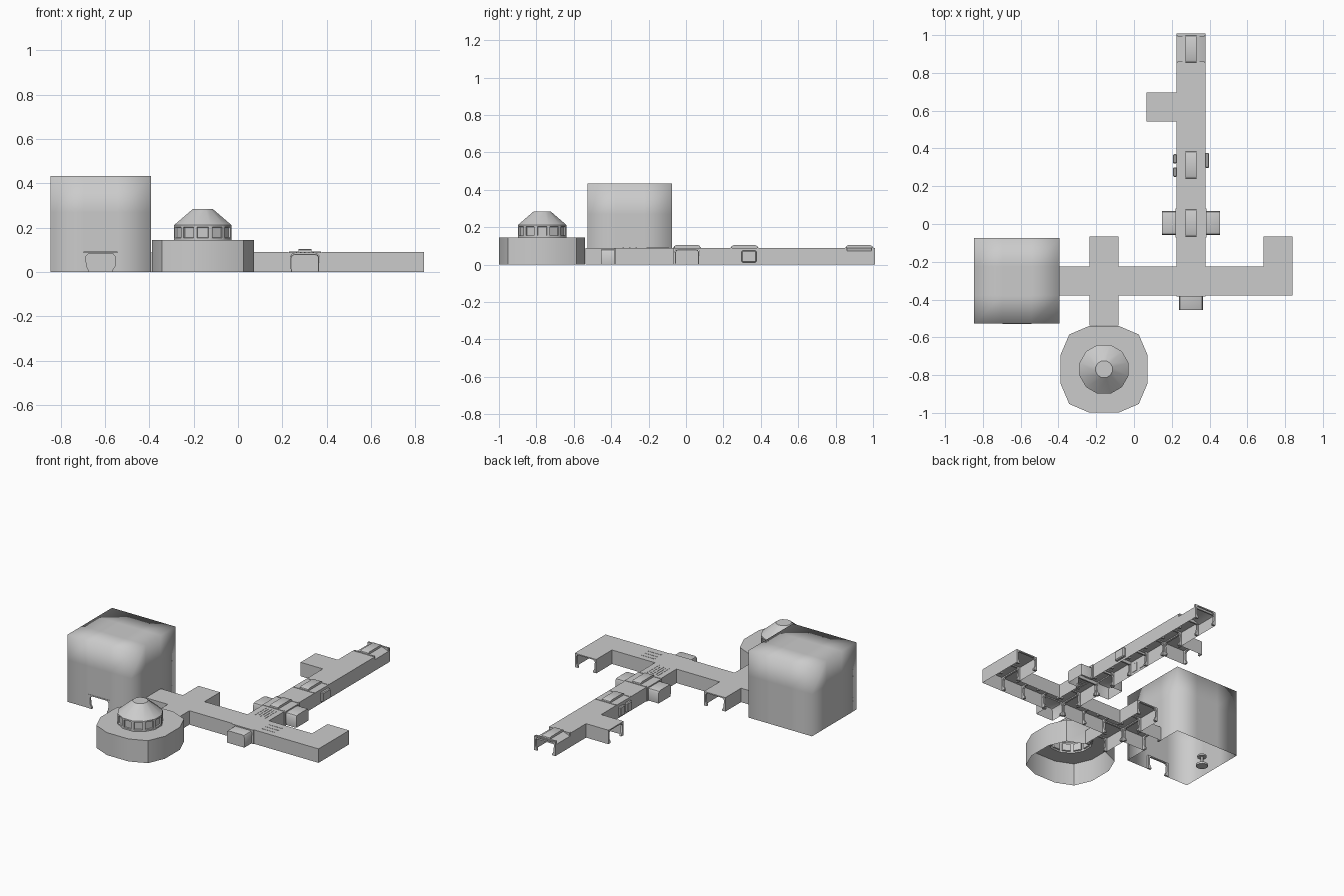
import bpy, bmesh, math
from mathutils import Matrix, Vector

if "Cube" in bpy.data.objects:
    bpy.data.objects.remove(bpy.data.objects["Cube"])

M, H = 0.1535, 0.09            # module length and corridor height
X0, Y0 = -0.389, -0.378        # corner of module (0, 0)


def finish(name, bm, angle=30, weld=True):
    if weld:
        bmesh.ops.remove_doubles(bm, verts=bm.verts, dist=1e-5)
    bmesh.ops.recalc_face_normals(bm, faces=bm.faces)
    me = bpy.data.meshes.new(name)
    bm.to_mesh(me)
    bm.free()
    ob = bpy.data.objects.new(name, me)
    bpy.context.collection.objects.link(ob)
    bpy.context.view_layer.objects.active = ob
    ob.select_set(True)
    if angle:
        bpy.ops.object.shade_smooth_by_angle(angle=math.radians(angle))
    else:
        bpy.ops.object.shade_smooth()
    ob.select_set(False)
    return ob


def face(bm, pts):
    return bm.faces.new([bm.verts.new(p) for p in pts])


def box(bm, x0, x1, y0, y1, z0, z1):
    mat = Matrix.Translation(((x0 + x1) / 2, (y0 + y1) / 2, (z0 + z1) / 2)) @ \
        Matrix.Diagonal((x1 - x0, y1 - y0, z1 - z0, 1))
    bmesh.ops.create_cube(bm, size=1, matrix=mat)


def at(cx, cy, ang):
    return Matrix.Translation((cx, cy, 0)) @ Matrix.Rotation(ang, 4, 'Z')


def frame(bm, mat):
    """Door portal: arch with flared feet, opening along local y."""
    inner = [(.054, 0), (.054, .010), (.064, .026), (.066, .070), (.056, .082)]
    half = [(.0762, 0), (.0762, .0893)]
    pts = half + [(-x, z) for x, z in half[::-1]] + \
        [(-x, z) for x, z in inner] + inner[::-1]
    f = face(bm, [mat @ Vector((x, -.006, z)) for x, z in pts])
    d = mat.to_3x3() @ Vector((0, .012, 0))
    r = bmesh.ops.extrude_face_region(bm, geom=[f], use_keep_orig=True)
    for v in r['geom']:
        if isinstance(v, bmesh.types.BMVert):
            v.co += d


def bay(name, mat, depth=.073):
    """Chamfered alcove sticking out along local +y, with inset end panel."""
    half = [(.062, 0), (.064, .015), (.064, .066), (.058, .077), (.046, .081)]
    pts = half + [(-x, z) for x, z in half[::-1]]
    bm = bmesh.new()
    n = len(pts)
    a = [bm.verts.new(mat @ Vector((x, 0, z))) for x, z in pts]
    b = [bm.verts.new(mat @ Vector((x, depth, z))) for x, z in pts]
    for i in range(n - 1):
        bm.faces.new((a[i], a[i + 1], b[i + 1], b[i]))
    cap = bm.faces.new(b)
    bmesh.ops.inset_region(bm, faces=[cap], thickness=.008, depth=0)
    bmesh.ops.inset_region(bm, faces=[cap], thickness=.002, depth=-.004)
    finish(name, bm)


# ---- corridor modules
cells = {(i, 0) for i in range(8)} | {(4, j) for j in range(1, 9)}
cells |= {(1, -1), (1, 1), (7, 1), (3, 6)}
opens = {(-1, 0), (1, -2), (1, 2), (7, 2), (2, 6), (4, 9)}      # exits and rooms
bays = {((4, 0), (0, -1)), ((4, 2), (1, 0)), ((4, 2), (-1, 0))}
sides = [((1, 0), -math.pi / 2), ((-1, 0), math.pi / 2),
         ((0, 1), 0), ((0, -1), math.pi)]
shell, ribs = bmesh.new(), bmesh.new()
done = set()
for c in sorted(cells):
    cx, cy = X0 + (c[0] + .5) * M, Y0 + (c[1] + .5) * M
    h = M / 2
    if c == (4, 8):            # end lock: roof falls away on both sides
        for s in (1, -1):
            face(shell, [(cx + s * .03, cy - h, H), (cx + s * .03, cy + h, H),
                         (cx + s * h, cy + h, .072), (cx + s * h, cy - h, .072)])
        face(shell, [(cx - .03, cy - h, H), (cx + .03, cy - h, H),
                     (cx + .03, cy + h, H), (cx - .03, cy + h, H)])
    else:
        face(shell, [(cx - h, cy - h, H), (cx + h, cy - h, H),
                     (cx + h, cy + h, H), (cx - h, cy + h, H)])
    for (dx, dy), ang in sides:
        nb = (c[0] + dx, c[1] + dy)
        mat = at(cx + dx * h, cy + dy * h, ang)
        if (c, (dx, dy)) in bays:
            frame(ribs, mat)
            bay("window_bay", mat)
        elif nb in cells or nb in opens:
            key = frozenset((c, nb))
            if key not in done:
                frame(ribs, mat)
                done.add(key)
        else:
            top = .072 if c == (4, 8) else H
            face(shell, [mat @ Vector(p) for p in
                         ((-h, 0, 0), (h, 0, 0), (h, 0, top), (-h, 0, top))])
finish("corridor_shell", shell)
finish("corridor_door_frames", ribs, weld=False)

# ---- raised roof spines
cx = X0 + 4.5 * M
bm = bmesh.new()
for j in (2, 4, 8):
    y0 = Y0 + j * M
    prof = [(.004, .088), (.008, .099), (.018, .104),
            (M - .018, .104), (M - .008, .099), (M - .004, .088)]
    f = face(bm, [(cx - .029, y0 + y, z) for y, z in prof])
    r = bmesh.ops.extrude_face_region(bm, geom=[f], use_keep_orig=True)
    for v in r['geom']:
        if isinstance(v, bmesh.types.BMVert):
            v.co.x += .058
    for s in (-1, 1):          # cross bands at both ends of the module
        yb = y0 + M / 2 + s * (M / 2 - .006)
        box(bm, cx - .072, cx + .072, yb - .005, yb + .005, .07, .0925)
finish("roof_spines", bm, weld=False)

# ---- roof slats and wall lockers
bm = bmesh.new()
for k in (-1, 0, 1):
    ym = Y0 + M / 2 + k * .034
    box(bm, .408, .502, ym - .004, ym + .004, .088, .0915)
for k in range(-2, 3):
    xm = cx + k * .019
    box(bm, xm - .003, xm + .003, -.21 + .02 * (k % 2), -.09, .088, .0915)
finish("roof_slats", bm, weld=False)
bm = bmesh.new()
box(bm, cx + M / 2 - .002, .398, .297, .377, .012, .074)
box(bm, .207, cx - M / 2 + .002, .25, .30, .012, .074)
box(bm, .207, cx - M / 2 + .002, .32, .37, .012, .074)
bmesh.ops.bevel(bm, geom=bm.edges[:], offset=.005, segments=1, affect='EDGES')
finish("wall_lockers", bm, weld=False)

# ---- great hall: three modules wide, door holes in front and right walls
qx, qy, hw, top = -.62, Y0 + M / 2, .2265, .433
bm = bmesh.new()
us = [-hw, -M / 2, M / 2, hw]
zs = [0, H, .27, top]
for k in range(4):
    mat = at(qx, qy, k * math.pi / 2)
    for a in range(3):
        for b in range(3):
            if a == 1 and b == 0 and k in (0, 1):
                continue
            face(bm, [mat @ Vector((u, -hw, z)) for u, z in
                      ((us[a], zs[b]), (us[a + 1], zs[b]),
                       (us[a + 1], zs[b + 1]), (us[a], zs[b + 1]))])
for a in range(3):
    for b in range(3):
        face(bm, [(qx + u, qy + v, top) for u, v in
                  ((us[a], us[b]), (us[a + 1], us[b]),
                   (us[a + 1], us[b + 1]), (us[a], us[b + 1]))])
finish("hall_shell", bm, angle=None)
bm = bmesh.new()
frame(bm, at(qx, qy - hw + .005, 0))
finish("hall_door_frame", bm, weld=False)

# small console standing inside the hall
bm = bmesh.new()
for r, z0, z1 in ((.035, 0, .012), (.010, .012, .06), (.028, .06, .07)):
    bmesh.ops.create_cone(bm, cap_ends=True, segments=12, radius1=r, radius2=r,
                          depth=z1 - z0,
                          matrix=Matrix.Translation((-.77, -.30, (z0 + z1) / 2)))
finish("hall_console", bm, weld=False)

# ---- round hall: twelve-sided drum with a windowed lantern
dx, dy = X0 + 1.5 * M, -.769
q = []
for k in range(4):
    rot = Matrix.Rotation(k * math.pi / 2, 2)
    q += [rot @ Vector(p) for p in ((.230, .0768), (.184, .184), (.0768, .230))]
lan = [Vector((math.cos(a), math.sin(a))) for a in
       (math.radians(15 + 30 * k) for k in range(12))]


def ring(pts, r, z):
    return [(dx + p.x * r, dy + p.y * r, z) for p in pts]


rings = [ring(q, 1, 0), ring(q, 1, H), ring(q, 1, .145), ring(lan, .134, .145)]
bm = bmesh.new()
for lv, (lo, hi) in enumerate(zip(rings, rings[1:])):
    for i in range(12):
        if lv == 0 and i == 2:     # doorway towards the corridor
            continue
        n = (i + 1) % 12
        face(bm, [lo[i], lo[n], hi[n], hi[i]])
finish("drum_shell", bm, angle=35)

# lantern wall, recessed windows and tapered cap
bm = bmesh.new()
rings = [ring(lan, .134, .145), ring(lan, .134, .212), ring(lan, .046, .285)]
for lo, hi in zip(rings, rings[1:]):
    for i in range(12):
        n = (i + 1) % 12
        face(bm, [lo[i], lo[n], hi[n], hi[i]])
face(bm, rings[-1])
bmesh.ops.remove_doubles(bm, verts=bm.verts, dist=1e-5)
bmesh.ops.recalc_face_normals(bm, faces=bm.faces)
walls = [f for f in bm.faces if abs(f.normal.z) < .01]
bmesh.ops.inset_individual(bm, faces=walls, thickness=.013, depth=0)
bmesh.ops.inset_individual(bm, faces=walls, thickness=.003, depth=-.008)
finish("lantern", bm, angle=35)
